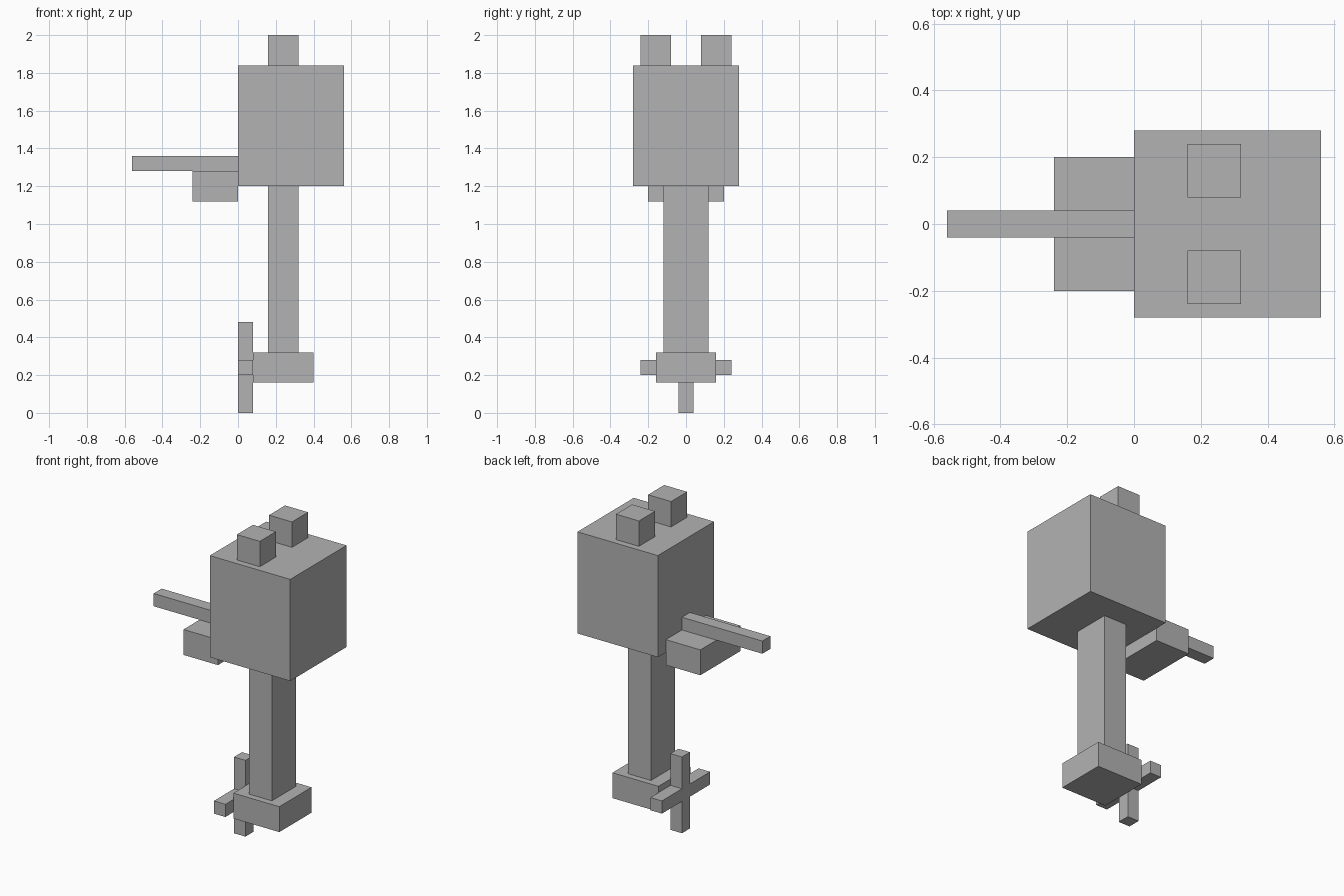
import bpy
from mathutils import Matrix, Vector
import bmesh

if "Cube" in bpy.data.objects:
    bpy.data.objects.remove(bpy.data.objects["Cube"])

grey = bpy.data.materials.new("plain_grey")
grey.diffuse_color = (0.45, 0.45, 0.45, 1.0)
grey.use_nodes = True
grey.node_tree.nodes["Principled BSDF"].inputs["Base Color"].default_value = grey.diffuse_color


def box(name, x, y, z):
    """Axis-aligned box from (min, max) ranges."""
    lo, hi = (Vector(c) for c in zip(x, y, z))
    bm = bmesh.new()
    bmesh.ops.create_cube(
        bm, size=1.0,
        matrix=Matrix.Translation((lo + hi) / 2) @ Matrix.Diagonal((*(hi - lo), 1.0)))
    mesh = bpy.data.meshes.new(name)
    bm.to_mesh(mesh)
    bm.free()
    mesh.materials.append(grey)
    obj = bpy.data.objects.new(name, mesh)
    bpy.context.collection.objects.link(obj)
    return obj


# Engine housing with a pair of caps on top
box("engine_housing", (0, 0.56), (-0.28, 0.28), (1.20, 1.84))
for side, y in (("front", (-0.24, -0.08)), ("back", (0.08, 0.24))):
    box(side + "_cap", (0.16, 0.32), y, (1.84, 2.0))

# Steering handle and mounting bracket
box("tiller_handle", (-0.56, 0), (-0.04, 0.04), (1.28, 1.36))
box("mounting_bracket", (-0.24, 0), (-0.20, 0.20), (1.12, 1.28))

# Drive leg and gear case
box("drive_leg", (0.16, 0.32), (-0.12, 0.12), (0.32, 1.20))
box("gear_case", (0.08, 0.40), (-0.16, 0.16), (0.16, 0.32))

# Cross-shaped propeller: one upright bar and two side blades
box("propeller_upright", (0, 0.08), (-0.04, 0.04), (0, 0.48))
for side, y in (("front", (-0.24, -0.04)), ("back", (0.04, 0.24))):
    box(side + "_blade", (0, 0.08), y, (0.20, 0.28))
